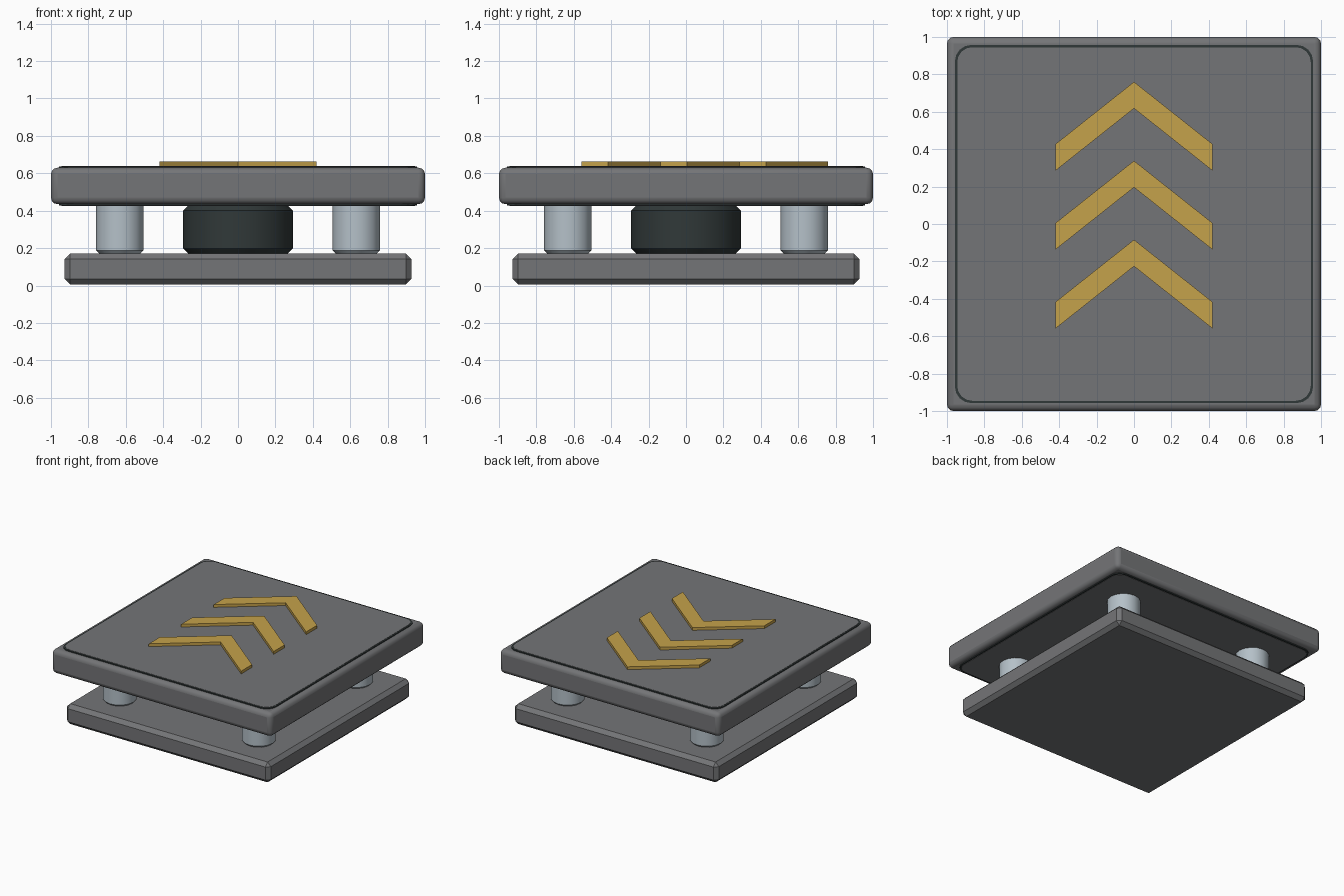
import bpy, bmesh, math

if "Cube" in bpy.data.objects:
    bpy.data.objects.remove(bpy.data.objects["Cube"])


def material(name, rgb):
    m = bpy.data.materials.new(name)
    m.diffuse_color = (*rgb, 1)
    m.use_nodes = True
    m.node_tree.nodes["Principled BSDF"].inputs["Base Color"].default_value = m.diffuse_color
    return m


GREY = material("plate grey", (0.175, 0.178, 0.185))
DARK = material("dark rubber", (0.03, 0.04, 0.04))
STEEL = material("light steel", (0.46, 0.53, 0.58))
GOLD = material("marking gold", (0.56, 0.36, 0.07))


def prism(name, points, z0, z1, mat):
    """Extrude a flat outline between two heights."""
    bm = bmesh.new()
    face = bm.faces.new([bm.verts.new((x, y, z0)) for x, y in points])
    top = bmesh.ops.extrude_face_region(bm, geom=[face])["geom"]
    for v in top:
        if isinstance(v, bmesh.types.BMVert):
            v.co.z = z1
    bmesh.ops.recalc_face_normals(bm, faces=bm.faces)
    mesh = bpy.data.meshes.new(name)
    bm.to_mesh(mesh)
    bm.free()
    obj = bpy.data.objects.new(name, mesh)
    bpy.context.collection.objects.link(obj)
    mesh.materials.append(mat)
    return obj


def bevel(obj, width, segments, angle=30):
    mod = obj.modifiers.new("edge bevel", "BEVEL")
    mod.width, mod.segments = width, segments
    mod.limit_method, mod.angle_limit = "ANGLE", math.radians(angle)


def smooth(obj, angle=35):
    bpy.ops.object.select_all(action="DESELECT")
    obj.select_set(True)
    bpy.context.view_layer.objects.active = obj
    bpy.ops.object.shade_smooth_by_angle(angle=math.radians(angle))


def square(h):
    return [(-h, -h), (h, -h), (h, h), (-h, h)]


def rounded_square(h, r, steps=4):
    pts = []
    for q, (sx, sy) in enumerate([(1, 1), (-1, 1), (-1, -1), (1, -1)]):
        for i in range(steps + 1):
            a = math.pi / 2 * (q + i / steps)
            pts.append((sx * (h - r) + r * math.cos(a), sy * (h - r) + r * math.sin(a)))
    return pts


def circle(cx, cy, r, n):
    return [(cx + r * math.cos(2 * math.pi * i / n), cy + r * math.sin(2 * math.pi * i / n))
            for i in range(n)]


# Chamfered base plate
bevel(prism("base_plate", square(0.927), 0.005, 0.172, GREY), 0.03, 1)
# Rounded upper slab
slab = prism("upper_slab", square(1.0), 0.435, 0.63, GREY)
bevel(slab, 0.035, 3)
smooth(slab)
# Dark seam and grey panel showing on the top and bottom of the slab
prism("panel_seam", rounded_square(0.957, 0.085), 0.427, 0.637, DARK)
prism("inner_panel", rounded_square(0.945, 0.08), 0.425, 0.639, GREY)

# Central damper
core = prism("central_damper", circle(0, 0, 0.293, 32), 0.17, 0.43, DARK)
bevel(core, 0.028, 1)
smooth(core)
# Four corner posts
for x in (-0.632, 0.632):
    for y in (-0.632, 0.632):
        post = prism("corner_post", circle(x, y, 0.127, 16), 0.17, 0.45, STEEL)
        bevel(post, 0.018, 1)
        smooth(post)

# Three raised direction chevrons
for tip in (0.76, 0.338, -0.084):
    outline = [(0, tip), (-0.42, tip - 0.333), (-0.42, tip - 0.475),
               (0, tip - 0.142), (0.42, tip - 0.475), (0.42, tip - 0.333)]
    prism("chevron", outline, 0.63, 0.662, GOLD)
